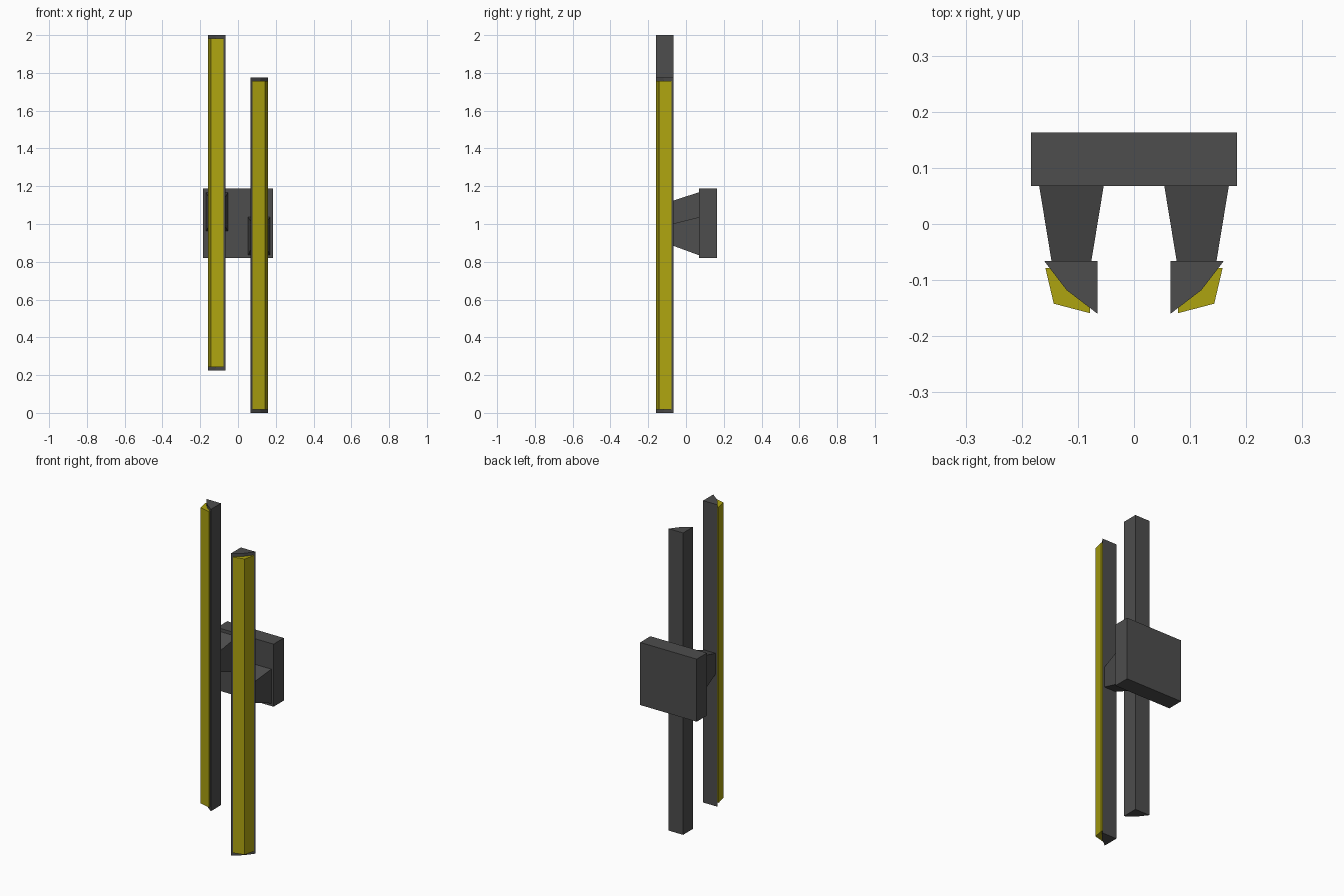
import bpy, bmesh

if "Cube" in bpy.data.objects:
    bpy.data.objects.remove(bpy.data.objects["Cube"])


def loft(name, rings, material=None):
    """Solid skinned between two matching rings of points."""
    bm = bmesh.new()
    a, b = [[bm.verts.new(p) for p in ring] for ring in rings]
    n = len(a)
    bm.faces.new(a)
    bm.faces.new(b)
    for i in range(n):
        j = (i + 1) % n
        bm.faces.new((a[i], a[j], b[j], b[i]))
    bmesh.ops.recalc_face_normals(bm, faces=bm.faces)
    mesh = bpy.data.meshes.new(name)
    bm.to_mesh(mesh)
    bm.free()
    obj = bpy.data.objects.new(name, mesh)
    bpy.context.collection.objects.link(obj)
    if material:
        mesh.materials.append(material)
    return obj


def prism(name, profile, side, z0, z1, material=None):
    """Upright bar from an xy profile, mirrored by side."""
    return loft(name, [[(side * x, y, z) for x, y in profile] for z in (z0, z1)], material)


def rect(x0, x1, y, z0, z1):
    return [(x0, y, z0), (x1, y, z0), (x1, y, z1), (x0, y, z1)]


def colour(name, rgb):
    mat = bpy.data.materials.new(name)
    mat.diffuse_color = (*rgb, 1)
    mat.use_nodes = True
    mat.node_tree.nodes["Principled BSDF"].inputs["Base Color"].default_value = mat.diffuse_color
    return mat


dark = colour("dark_metal", (0.075, 0.075, 0.075))
yellow = colour("yellow_diffuser", (0.42, 0.37, 0.005))

# Wall plate
loft("wall_plate", [rect(-0.184, 0.184, y, 0.819, 1.187) for y in (0.068, 0.163)], dark)

# Cross-sections of the bar housing and its diffuser (right-hand side)
housing = [(0.065, -0.066), (0.160, -0.066), (0.120, -0.118), (0.065, -0.160)]
diffuser = [(0.149, -0.078), (0.158, -0.078), (0.143, -0.142),
            (0.078, -0.159), (0.078, -0.149), (0.119, -0.1175)]

# Two staggered bars: side, bar bottom, arm z range at the plate and at the bar
for label, side, z, back, front in (
        ("left", -1, 0.225, (0.962, 1.168), (1.003, 1.124)),
        ("right", 1, 0.0, (0.835, 1.036), (0.884, 1.003))):
    prism(label + "_bar_housing", housing, side, z, z + 1.775, dark)
    prism(label + "_bar_diffuser", diffuser, side, z + 0.018, z + 1.757, yellow)
    # Tapered arm joining bar and plate
    loft(label + "_arm", [rect(side * 0.054, side * 0.169, 0.068, *back),
                          rect(side * 0.076, side * 0.147, -0.066, *front)], dark)
